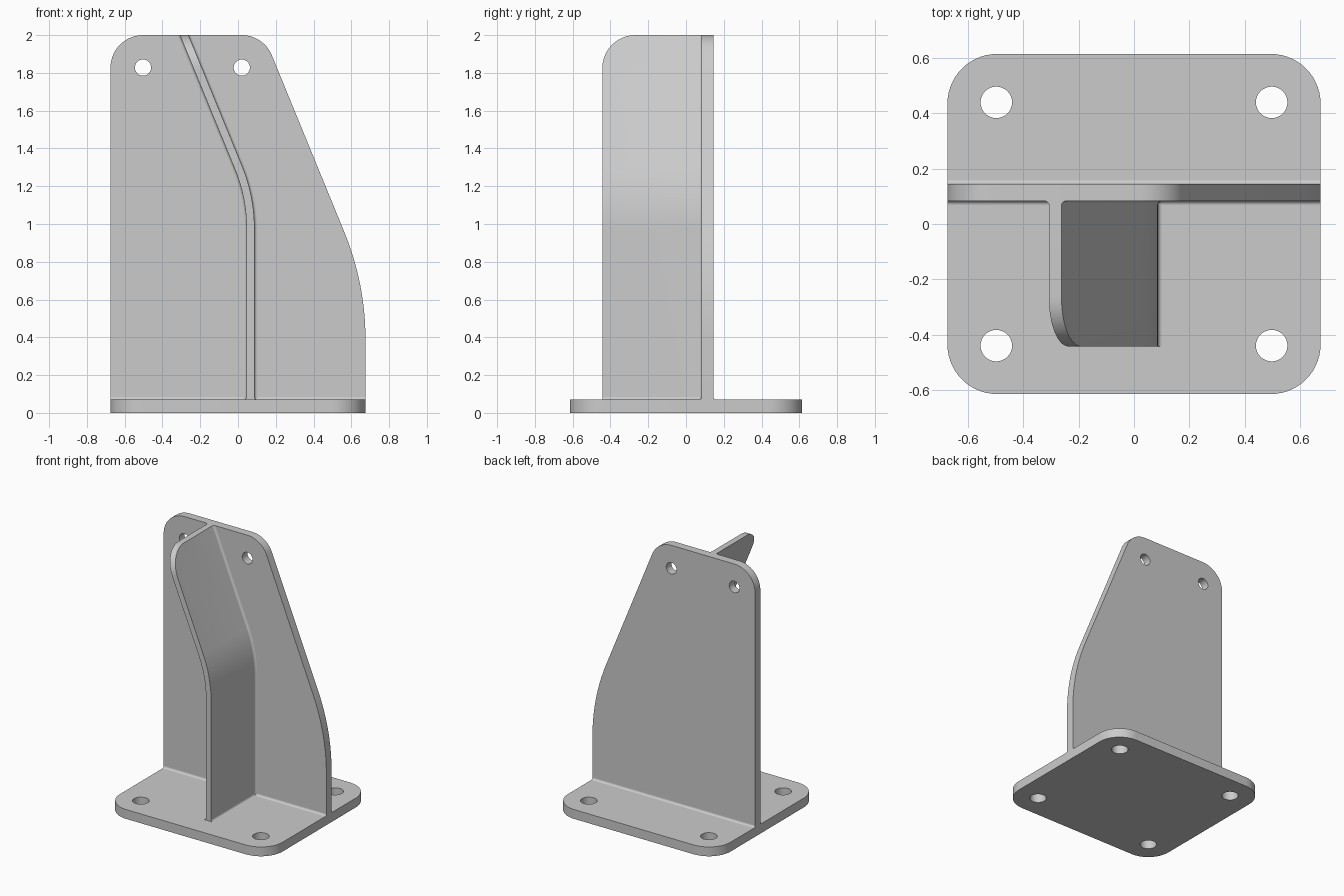
import bpy, bmesh
from math import sin, cos, tan, radians

if "Cube" in bpy.data.objects:
    bpy.data.objects.remove(bpy.data.objects["Cube"])

PLATE_Y0, PLATE_Y1 = 0.083, 0.145   # upright plate front and back
BASE_TOP = 0.07
FILLET = 0.015
SLOPE = radians(22.3)               # lean of the plate edge and the rib


def arc(cx, cy, r, a0, a1, n=14):
    steps = [radians(a0 + (a1 - a0) * i / n) for i in range(n + 1)]
    return [(cx + r * cos(a), cy + r * sin(a)) for a in steps]


def loft(name, rings):
    """Closed solid through a list of matching rings."""
    bm = bmesh.new()
    loops = [[bm.verts.new(p) for p in ring] for ring in rings]
    n = len(loops[0])
    for a, b in zip(loops, loops[1:]):
        for i in range(n):
            bm.faces.new((a[i], a[(i + 1) % n], b[(i + 1) % n], b[i]))
    bm.faces.new(loops[0])
    bm.faces.new(loops[-1])
    bmesh.ops.recalc_face_normals(bm, faces=bm.faces)
    mesh = bpy.data.meshes.new(name)
    bm.to_mesh(mesh)
    bm.free()
    obj = bpy.data.objects.new(name, mesh)
    bpy.context.collection.objects.link(obj)
    return obj


def prism(name, outline, axis, lo, hi):
    place = {'x': lambda u, v, w: (w, u, v),
             'y': lambda u, v, w: (u, w, v),
             'z': lambda u, v, w: (u, v, w)}[axis]
    return loft(name, [[place(u, v, w) for u, v in outline] for w in (lo, hi)])


def cut(obj, cutter, operation='DIFFERENCE'):
    mod = obj.modifiers.new("cut", 'BOOLEAN')
    mod.object, mod.operation, mod.solver = cutter, operation, 'EXACT'
    bpy.context.view_layer.objects.active = obj
    bpy.ops.object.modifier_apply(modifier=mod.name)
    bpy.data.objects.remove(cutter)


def drill(obj, centres, r, axis, lo, hi):
    for u, v in centres:
        cut(obj, prism("hole_cutter", arc(u, v, r, 0, 348.75, 31), axis, lo, hi))


def fillet(name, u, v, side, axis, lo, hi):
    """Concave strip in the corner at (u, v), opening towards side."""
    curve = arc(FILLET, FILLET, FILLET, 180, 270, 6)
    return prism(name, [(u + side * a, v + b) for a, b in [(0, 0)] + curve], axis, lo, hi)


# Base plate with rounded corners and four bolt holes
W, D, R = 0.675, 0.615, 0.18
outline = (arc(W - R, D - R, R, 0, 90) + arc(R - W, D - R, R, 90, 180)
           + arc(R - W, R - D, R, 180, 270) + arc(W - R, R - D, R, 270, 360))
base = prism("base_plate", outline, 'z', 0, BASE_TOP)
drill(base, [(x, y) for x in (-0.498, 0.498) for y in (-0.44, 0.44)], 0.057, 'z', -0.1, 0.2)

# Upright plate: square left edge, curved and leaning right edge
r, big = 0.172, 1.5
hx, hz = 0.02, 2 - r
edge_x = W - big + big * cos(SLOPE)
edge_z = hz + r * sin(SLOPE) - (edge_x - hx - r * cos(SLOPE)) / tan(SLOPE)
bend = arc(W - big, edge_z - big * sin(SLOPE), big, 0, 22.3, 16)
outline = ([(-W, BASE_TOP), (W, BASE_TOP)] + bend
           + arc(hx, hz, r, 22.3, 90) + arc(r - W, hz, r, 90, 180))
plate = prism("upright_plate", outline, 'y', PLATE_Y0, PLATE_Y1)
drill(plate, [(-0.503, hz), (hx, hz)], 0.043, 'y', -0.1, 0.3)

# Bent rib: cross-section flaring into the plate, swept up a bent path
h, f = 0.021, FILLET
flare = arc(h + f, PLATE_Y0 - f, f, 180, 90, 6)
section = [(-h, -0.5), (h, -0.5)] + flare + [(-d, y) for d, y in reversed(flare)]
rib_x, top_x, rib_r = 0.066, -0.285, 0.85
bend_z = 2 - (rib_x - top_x) / tan(SLOPE) - rib_r * tan(SLOPE / 2)
path = [(rib_x, BASE_TOP, 0)]
for i in range(17):
    a = SLOPE * i / 16
    path.append((rib_x - rib_r + rib_r * cos(a), bend_z + rib_r * sin(a), a))
path.append((top_x - 0.1 * tan(SLOPE), 2.1, SLOPE))
rib = loft("rib", [[(x + d * cos(a), y, z + d * sin(a)) for d, y in section]
                   for x, z, a in path])
profile = [(0.1, 0), (0.1, 2)] + arc(-0.443 + 0.175, 2 - 0.175, 0.175, 90, 180) + [(-0.443, 0)]
cut(rib, prism("rib_trim", profile, 'x', -1, 1), 'INTERSECT')

# Weld fillets along the base
strips = [fillet("plate_fillet_front", PLATE_Y0, BASE_TOP, -1, 'x', -W, W),
          fillet("plate_fillet_back", PLATE_Y1, BASE_TOP, 1, 'x', -W, W),
          fillet("rib_fillet_left", rib_x - h, BASE_TOP, -1, 'y', -0.443, PLATE_Y0),
          fillet("rib_fillet_right", rib_x + h, BASE_TOP, 1, 'y', -0.443, PLATE_Y0)]

# Smooth curved faces, keep edges crisp
bpy.ops.object.select_all(action='DESELECT')
for obj in [base, plate, rib] + strips:
    obj.select_set(True)
bpy.context.view_layer.objects.active = base
bpy.ops.object.shade_smooth_by_angle(angle=radians(30))
